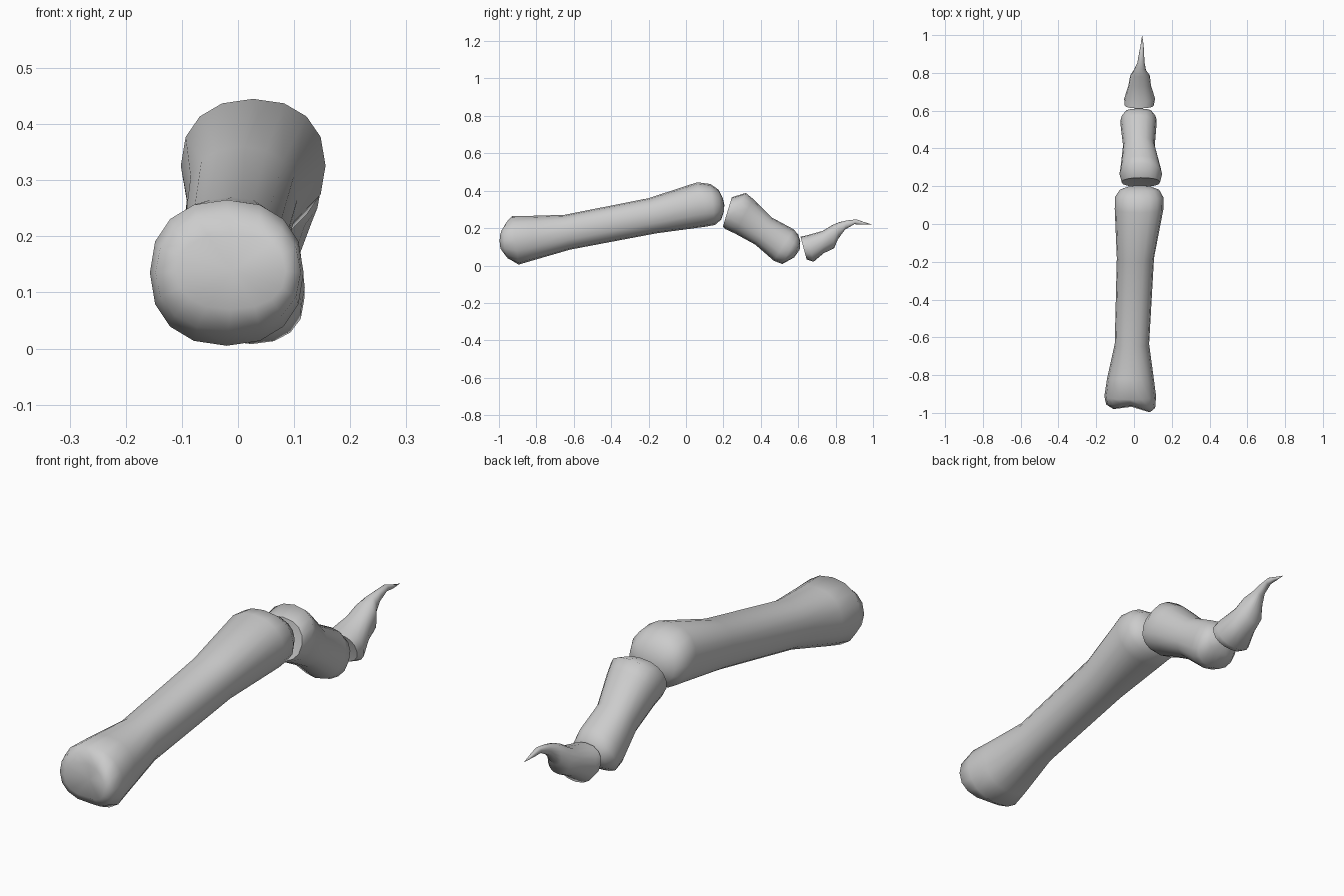
import bpy, bmesh, math

SIDES = 16


def power(v, p):
    return math.copysign(abs(v) ** p, v)


def bone(name, rings, start, end, groove=0.0):
    """Loft tilted oval rings: (top y, top z, bottom y, bottom z, min x, max x)."""
    bm = bmesh.new()
    loops = []
    for k, (ty, tz, by, bz, x0, x1) in enumerate(rings):
        loop = []
        for i in range(SIDES):
            a = 2 * math.pi * i / SIDES
            c, s = power(math.cos(a), 0.88), power(math.sin(a), 0.88)
            x = (x0 + x1) / 2 + (x1 - x0) / 2 * c
            y = (ty + by) / 2 + (ty - by) / 2 * s
            z = (tz + bz) / 2 + (tz - bz) / 2 * s
            if k < 2:  # shallow joint groove across the end
                y += groove * (1 - abs(c)) - groove * 0.4 * c
            loop.append(bm.verts.new((x, y, z)))
        loops.append(loop)
    for a, b in zip(loops, loops[1:]):
        for i in range(SIDES):
            j = (i + 1) % SIDES
            bm.faces.new((a[i], a[j], b[j], b[i]))
    for loop, tip in ((loops[0], start), (loops[-1], end)):
        v = bm.verts.new(tip)
        for i in range(SIDES):
            bm.faces.new((loop[i], loop[(i + 1) % SIDES], v))
    bmesh.ops.recalc_face_normals(bm, faces=bm.faces)
    me = bpy.data.meshes.new(name)
    bm.to_mesh(me)
    bm.free()
    ob = bpy.data.objects.new(name, me)
    bpy.context.collection.objects.link(ob)
    bpy.ops.object.select_all(action='DESELECT')
    ob.select_set(True)
    bpy.context.view_layer.objects.active = ob
    bpy.ops.object.shade_smooth_by_angle(angle=math.radians(60))
    return ob


# Long bone with a grooved base and rounded head
bone("long_bone", [
    (-0.985, 0.205, -0.990, 0.070, -0.11, 0.085),
    (-0.968, 0.240, -0.962, 0.032, -0.147, 0.112),
    (-0.930, 0.265, -0.895, 0.005, -0.157, 0.117),
    (-0.820, 0.266, -0.820, 0.027, -0.143, 0.105),
    (-0.650, 0.271, -0.620, 0.085, -0.102, 0.080),
    (-0.200, 0.360, -0.160, 0.172, -0.091, 0.106),
    (0.060, 0.445, 0.100, 0.207, -0.102, 0.156),
    (0.130, 0.436, 0.155, 0.217, -0.101, 0.155),
    (0.175, 0.405, 0.188, 0.245, -0.075, 0.133),
    (0.197, 0.360, 0.203, 0.290, -0.025, 0.085),
], (-0.01, -0.958, 0.14), (0.03, 0.205, 0.325), groove=0.022)

# Middle bone with a dished base
bone("middle_bone", [
    (0.245, 0.365, 0.197, 0.207, -0.065, 0.138),
    (0.320, 0.388, 0.210, 0.195, -0.077, 0.149),
    (0.360, 0.355, 0.260, 0.172, -0.070, 0.138),
    (0.460, 0.256, 0.370, 0.112, -0.058, 0.110),
    (0.575, 0.194, 0.470, 0.025, -0.071, 0.119),
    (0.600, 0.165, 0.515, 0.008, -0.070, 0.118),
    (0.611, 0.130, 0.578, 0.043, -0.045, 0.095),
], (0.035, 0.235, 0.285), (0.025, 0.608, 0.085))

# Tip bone tapering to a curved point
bone("claw_tip", [
    (0.612, 0.155, 0.645, 0.032, -0.050, 0.105),
    (0.645, 0.161, 0.682, 0.020, -0.052, 0.112),
    (0.730, 0.185, 0.735, 0.065, -0.030, 0.090),
    (0.780, 0.215, 0.792, 0.093, -0.020, 0.084),
    (0.820, 0.232, 0.812, 0.140, 0.000, 0.063),
    (0.860, 0.241, 0.850, 0.192, 0.018, 0.056),
    (0.912, 0.247, 0.900, 0.221, 0.027, 0.053),
    (0.950, 0.233, 0.947, 0.218, 0.035, 0.051),
], (0.03, 0.635, 0.095), (0.043, 1.0, 0.218))
